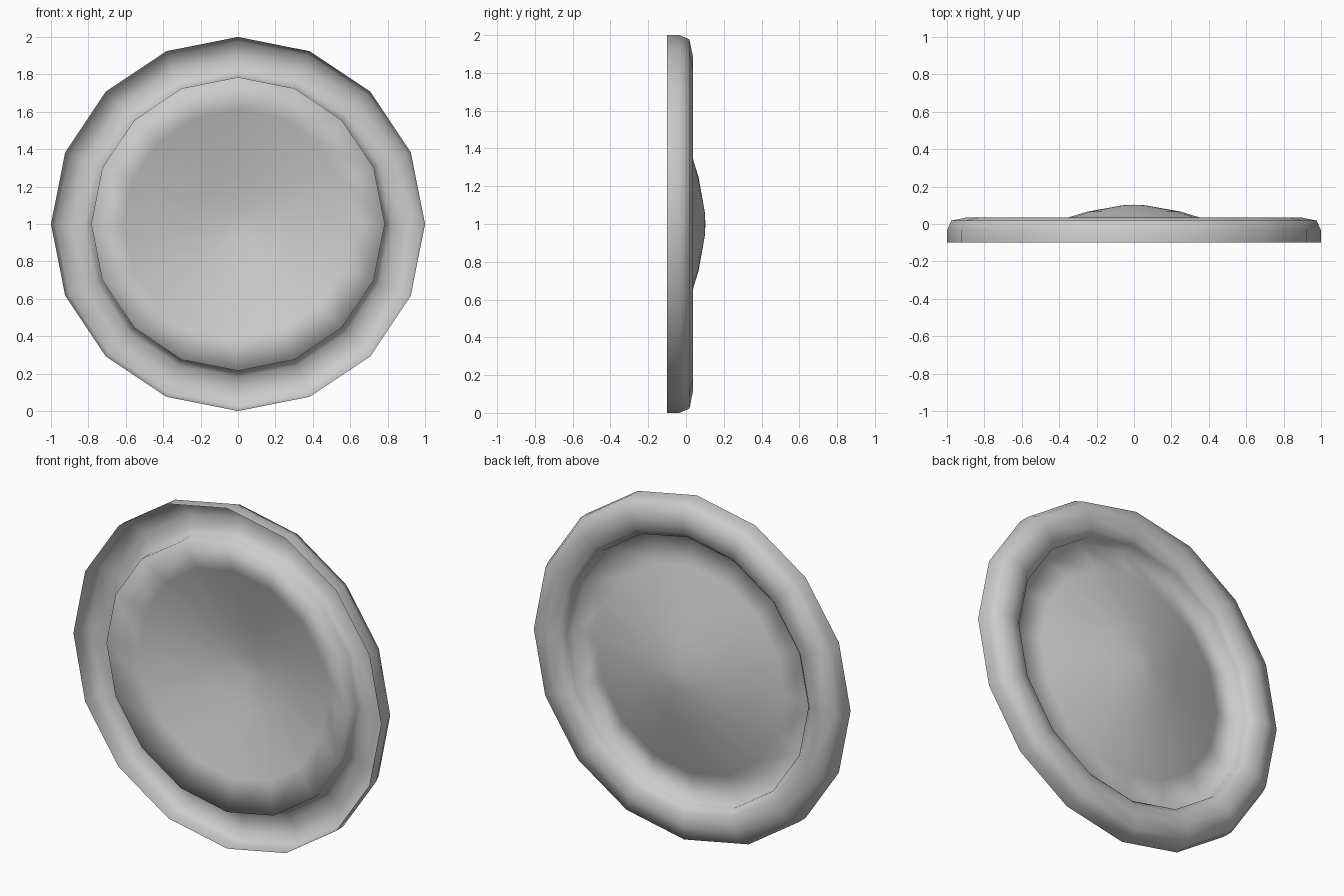
import bpy
import bmesh
import math
from mathutils import Vector

SIDES = 16

if "Cube" in bpy.data.objects:
    bpy.data.objects.remove(bpy.data.objects["Cube"], do_unlink=True)


def make_material(name, colour):
    mat = bpy.data.materials.new(name)
    mat.use_nodes = True
    mat.diffuse_color = colour
    mat.node_tree.nodes["Principled BSDF"].inputs["Base Color"].default_value = colour
    return mat


# Profile as (radius, depth): shallow cone, step wall, rounded rim, skirt
cone = [(0, 0.103), (0.06, 0.1), (0.25, 0.066), (0.61, -0.044), (0.785, -0.1)]
rim = [(0.786, -0.015), (0.82, 0.02), (0.89, 0.036), (0.977, 0.018)]
skirt = [(1, -0.035), (1, -0.1)]
profile = cone + rim + skirt

# Revolve the profile around the front-to-back axis
bm = bmesh.new()
verts = [bm.verts.new((r, y, 1)) for r, y in profile]
edges = [bm.edges.new(pair) for pair in zip(verts, verts[1:])]
bmesh.ops.spin(bm, geom=verts + edges, cent=Vector((0, 0, 1)), axis=Vector((0, 1, 0)),
               angle=math.tau, steps=SIDES, use_merge=False)
bmesh.ops.remove_doubles(bm, verts=bm.verts, dist=0.0005)
bmesh.ops.recalc_face_normals(bm, faces=bm.faces)

# The sheet faces the domed back
centre_face = min(bm.faces, key=lambda f: (f.calc_center_median() - Vector((0, 0.1, 1))).length)
if centre_face.normal.y < 0:
    bmesh.ops.reverse_faces(bm, faces=bm.faces)
for face in bm.faces:
    face.smooth = True

mesh = bpy.data.meshes.new("round_lid")
bm.to_mesh(mesh)
bm.free()
mesh.materials.append(make_material("grey", (0.6, 0.6, 0.6, 1)))
lid = bpy.data.objects.new("round_lid", mesh)
bpy.context.collection.objects.link(lid)
